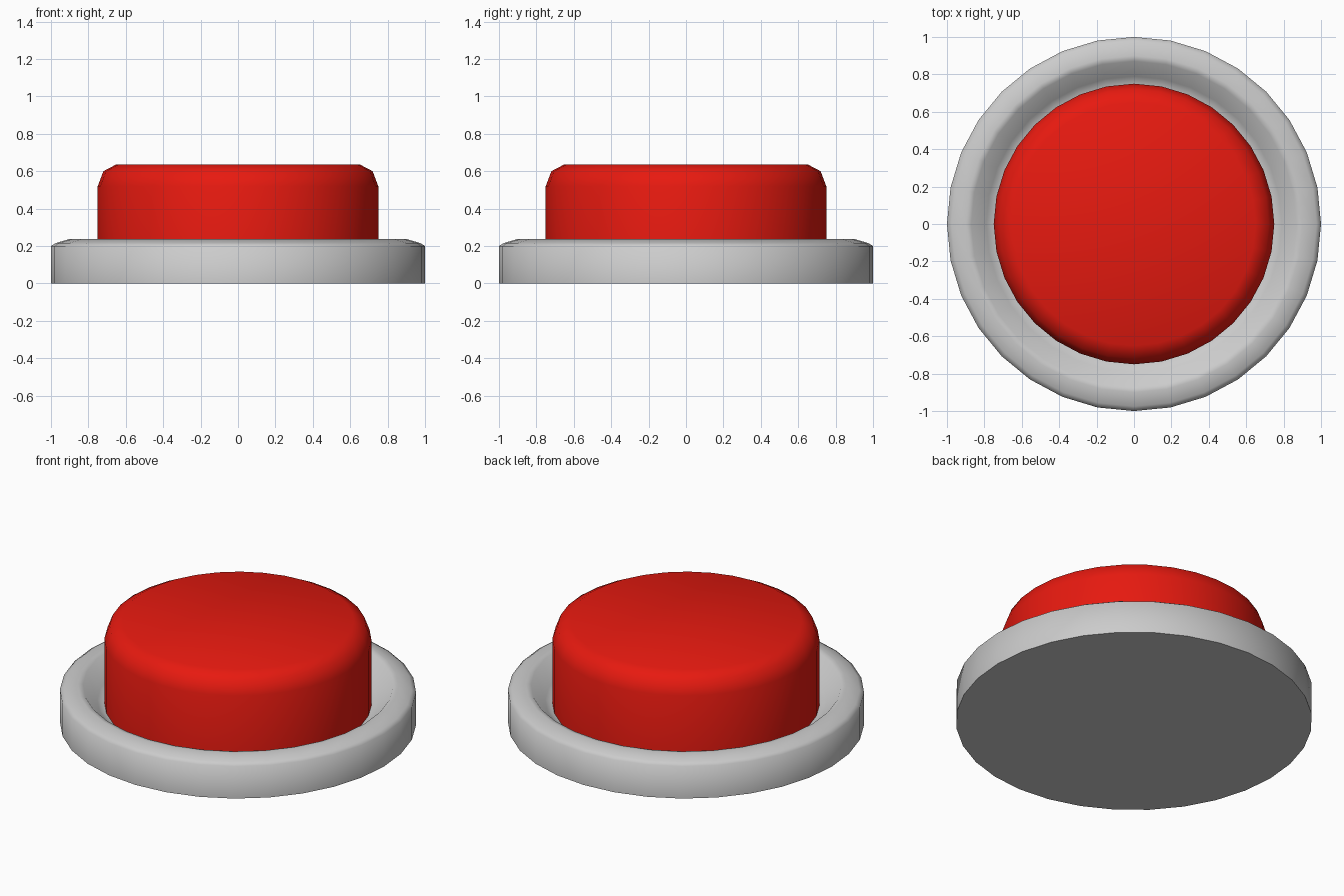
import bpy, bmesh, math

if "Cube" in bpy.data.objects:
    bpy.data.objects.remove(bpy.data.objects["Cube"])

SIDES = 32

def lathe(name, profile, color=None, angle=50):
    """Revolve an (r, z) profile about z; the first and last rings are capped."""
    bm = bmesh.new()
    rings = []
    for r, z in profile:
        rings.append([bm.verts.new((r * math.cos(2 * math.pi * i / SIDES),
                                    r * math.sin(2 * math.pi * i / SIDES), z))
                      for i in range(SIDES)])
    for a, b in zip(rings, rings[1:]):
        for i in range(SIDES):
            j = (i + 1) % SIDES
            bm.faces.new((a[i], a[j], b[j], b[i]))
    bm.faces.new(rings[0][::-1])
    bm.faces.new(rings[-1])
    mesh = bpy.data.meshes.new(name)
    bm.to_mesh(mesh)
    bm.free()
    ob = bpy.data.objects.new(name, mesh)
    bpy.context.collection.objects.link(ob)
    if color:
        mat = bpy.data.materials.new(name + "_paint")
        mat.diffuse_color = color
        mat.use_nodes = True
        mat.node_tree.nodes["Principled BSDF"].inputs["Base Color"].default_value = mat.diffuse_color
        mesh.materials.append(mat)
    bpy.ops.object.select_all(action='DESELECT')
    ob.select_set(True)
    bpy.context.view_layer.objects.active = ob
    bpy.ops.object.shade_smooth_by_angle(angle=math.radians(angle))
    return ob

# Grey housing with a rounded rim and a recess around the cap
lathe("base_ring", [(1.0, 0), (1.0, 0.2), (0.975, 0.216), (0.9, 0.238),
                    (0.87, 0.232), (0.79, 0.14), (0.745, 0.12)], angle=75)

# Red push cap with a bevelled top edge
lathe("button_cap", [(0.75, 0.1), (0.75, 0.52), (0.72, 0.6), (0.65, 0.637)],
      color=(0.8, 0.01, 0.005, 1))
